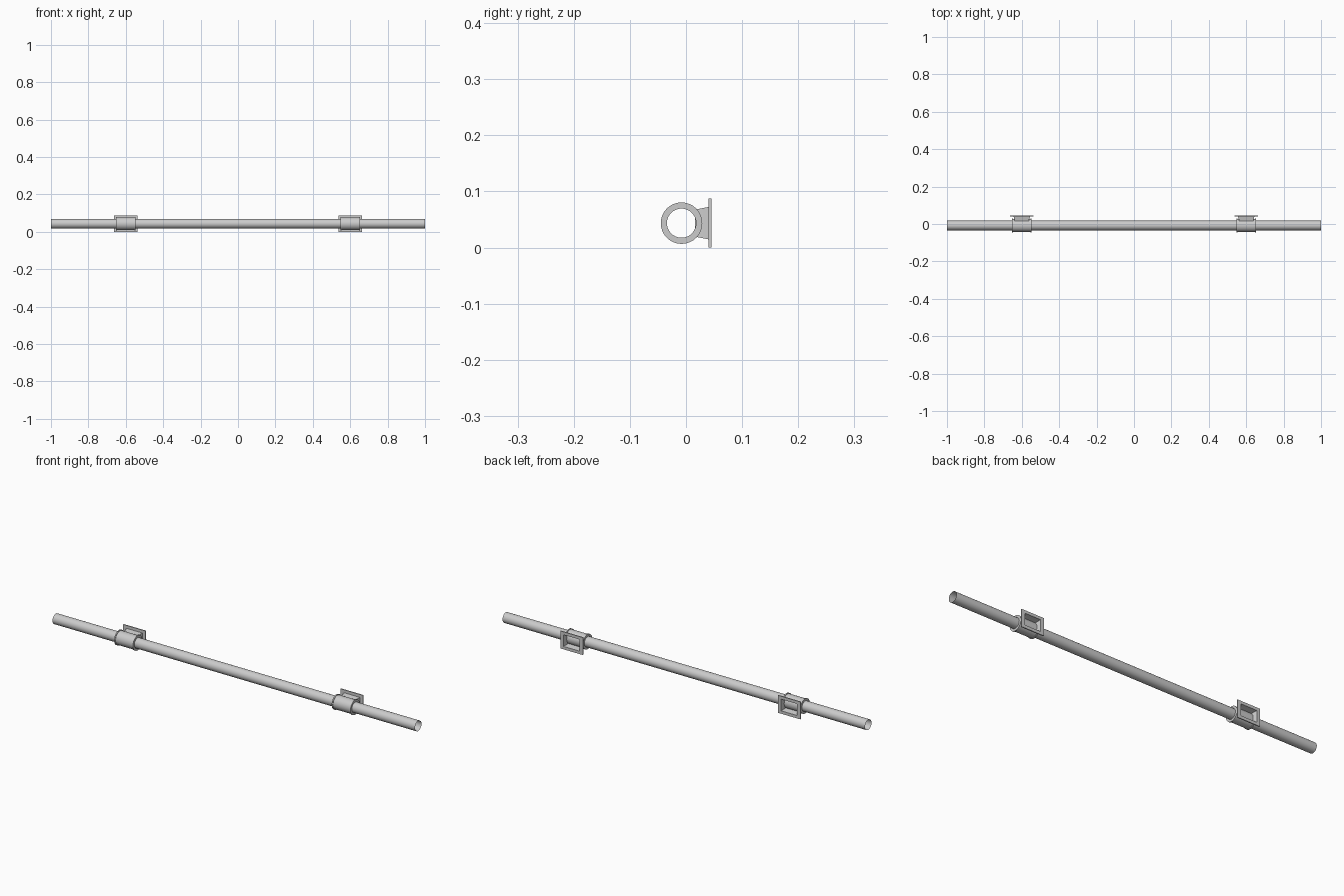
import bpy, bmesh, math

if "Cube" in bpy.data.objects:
    bpy.data.objects.remove(bpy.data.objects["Cube"])

CY, CZ = -0.008, 0.0435      # pipe axis
SEG = 32


def finish(name, bm, smooth=True):
    bmesh.ops.recalc_face_normals(bm, faces=bm.faces)
    me = bpy.data.meshes.new(name)
    bm.to_mesh(me)
    bm.free()
    ob = bpy.data.objects.new(name, me)
    bpy.context.collection.objects.link(ob)
    if smooth:
        bpy.context.view_layer.objects.active = ob
        ob.select_set(True)
        bpy.ops.object.shade_smooth_by_angle(angle=math.radians(35))
        ob.select_set(False)
    return ob


def bridge(bm, loops, closed=False):
    n = len(loops[0])
    pairs = list(zip(loops, loops[1:]))
    if closed:
        pairs.append((loops[-1], loops[0]))
    for a, b in pairs:
        for i in range(n):
            j = (i + 1) % n
            bm.faces.new((a[i], a[j], b[j], b[i]))


def lathe_x(name, profile, cx=0.0, closed=False):
    """Revolve (x, radius) points round the pipe axis."""
    bm = bmesh.new()
    loops = [[bm.verts.new((cx + x, CY + r * math.cos(2 * math.pi * i / SEG),
                            CZ + r * math.sin(2 * math.pi * i / SEG)))
              for i in range(SEG)] for x, r in profile]
    bridge(bm, loops, closed)
    return finish(name, bm)


def rect_loops(name, cx, sections, closed=False):
    """Join rectangles (y, half width, half height) facing the wall."""
    bm = bmesh.new()
    loops = [[bm.verts.new((cx + sx * w, y, CZ + sz * h))
              for sx, sz in ((-1, -1), (1, -1), (1, 1), (-1, 1))]
             for y, w, h in sections]
    bridge(bm, loops, closed)
    return finish(name, bm)


# Open thin rail tube
lathe_x("rail_tube", [(-1, 0.0255), (1, 0.0255)])

for side, cx in (("left", -0.6), ("right", 0.6)):
    # Sleeve with a slim raised rim at each end
    lathe_x(side + "_sleeve", [
        (-0.052, 0.026), (-0.052, 0.037), (-0.046, 0.037), (-0.046, 0.034),
        (0.046, 0.034), (0.046, 0.037), (0.052, 0.037), (0.052, 0.026)], cx, True)
    # Hollow flared neck between sleeve and plate
    rect_loops(side + "_neck", cx, [
        (0.016, 0.039, 0.024), (0.026, 0.040, 0.026),
        (0.033, 0.042, 0.0275), (0.041, 0.044, 0.029)])
    # Wall plate with a rectangular opening
    rect_loops(side + "_wall_plate", cx, [
        (0.040, 0.062, 0.0435), (0.045, 0.062, 0.0435),
        (0.045, 0.044, 0.029), (0.040, 0.044, 0.029)], True)
